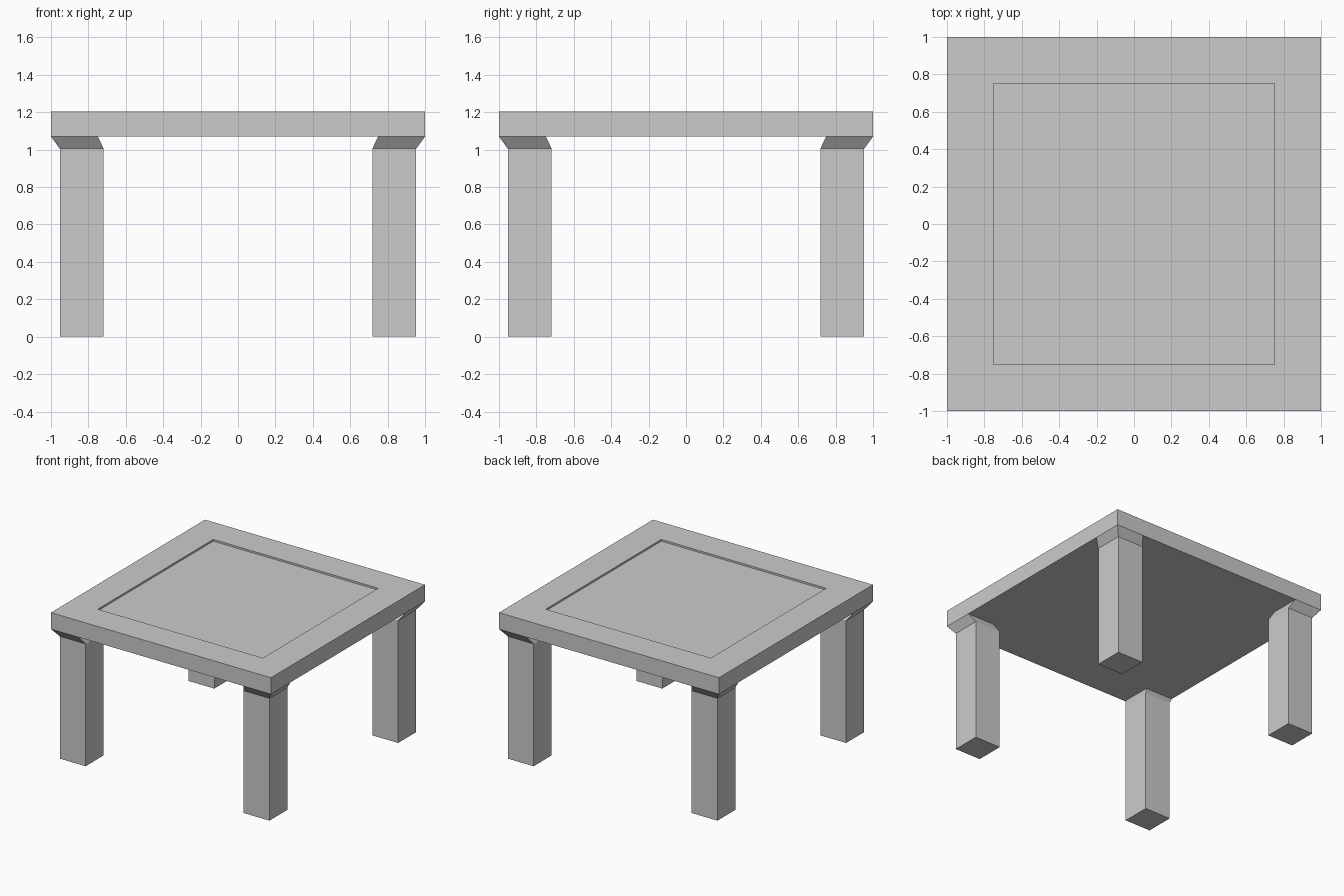
import bpy, bmesh
from mathutils import Vector, Matrix

if "Cube" in bpy.data.objects:
    bpy.data.objects.remove(bpy.data.objects["Cube"])

TOP, UNDER, NECK = 1.205, 1.07, 1.005
INNER = 0.75            # recess edge and inner side of the leg tops
LEG_IN, LEG_OUT = 0.718, 0.953

bm = bmesh.new()

# Table top slab, cut into a 3 x 3 grid
bmesh.ops.create_cube(bm, size=1, matrix=Matrix.Translation((0, 0, (TOP + UNDER) / 2))
                      @ Matrix.Diagonal((2, 2, TOP - UNDER, 1)))
for axis in (Vector((1, 0, 0)), Vector((0, 1, 0))):
    for s in (-1, 1):
        bmesh.ops.bisect_plane(bm, geom=bm.verts[:] + bm.edges[:] + bm.faces[:],
                               plane_co=axis * INNER * s, plane_no=axis)
bm.normal_update()


def extrude(faces):
    return bmesh.ops.extrude_discrete_faces(bm, faces=faces)["faces"]


# Shallow recess in the middle of the top
centre = [f for f in bm.faces if f.normal.z > 0.9 and f.calc_center_median().xy.length < 0.1]
for f in extrude(centre):
    for v in f.verts:
        v.co.z -= 0.015

# Flared necks under the corners, then straight legs
corners = [f for f in bm.faces if f.normal.z < -0.9
           and min(abs(c) for c in f.calc_center_median().xy) > INNER]
necks = extrude(corners)
for f in necks:
    for v in f.verts:
        for i in (0, 1):
            size = LEG_OUT if abs(v.co[i]) > 0.9 else LEG_IN
            v.co[i] = size if v.co[i] > 0 else -size
        v.co.z = NECK
for f in extrude(necks):
    for v in f.verts:
        v.co.z = 0

# Merge the slab's grid cuts back into clean flat faces
bmesh.ops.remove_doubles(bm, verts=bm.verts[:], dist=1e-5)
bmesh.ops.recalc_face_normals(bm, faces=bm.faces[:])

mesh = bpy.data.meshes.new("table")
bm.to_mesh(mesh)
bm.free()
bpy.context.collection.objects.link(bpy.data.objects.new("table", mesh))
